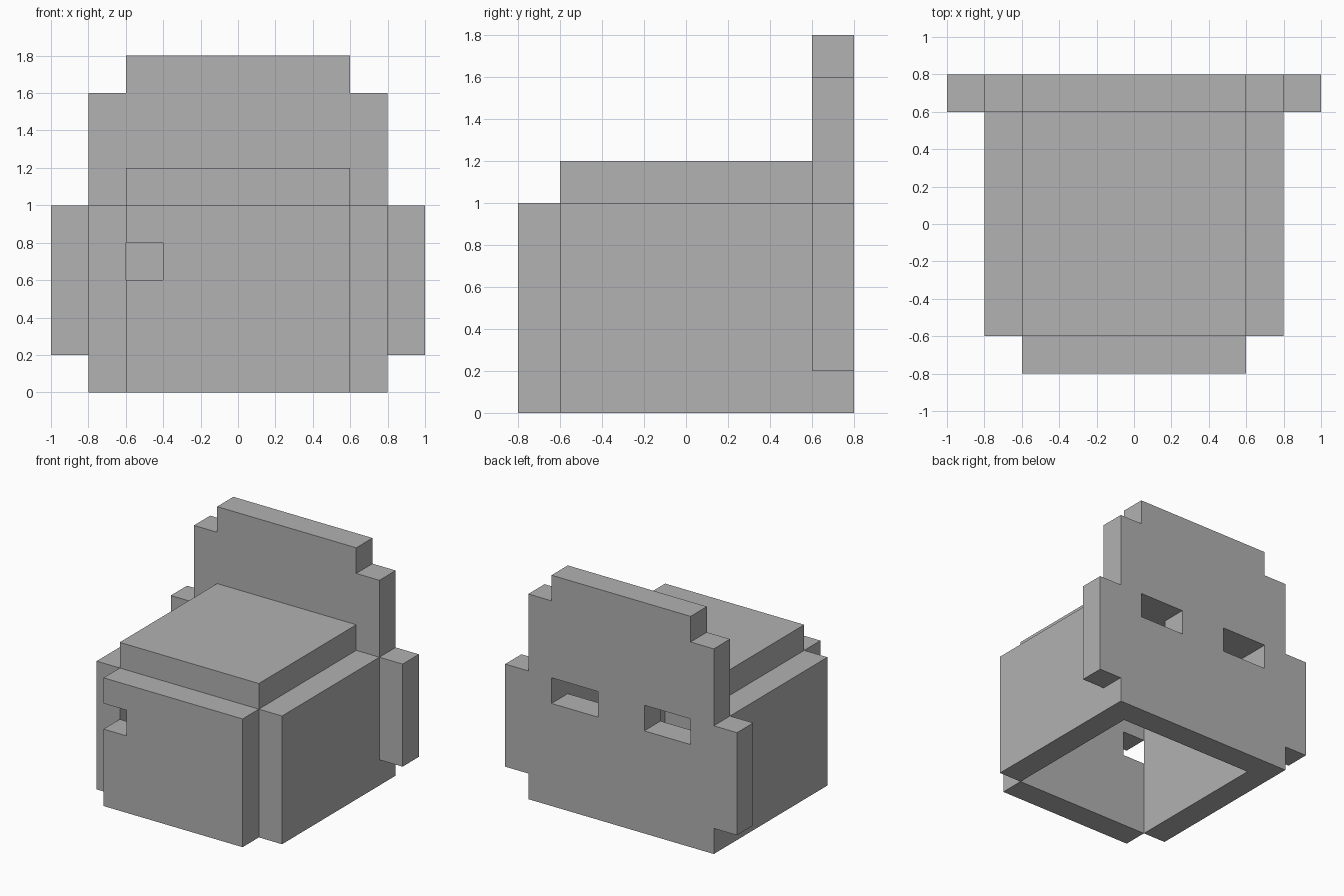
import bpy
import bmesh
from mathutils import Vector

cube = bpy.data.objects.get("Cube")
if cube:
    bpy.data.objects.remove(cube, do_unlink=True)

# One plain grey for the whole model
GREY = (0.445, 0.445, 0.445, 1)
grey = bpy.data.materials.new("plain grey")
grey.use_nodes = True
grey.diffuse_color = GREY
grey.node_tree.nodes["Principled BSDF"].inputs["Base Color"].default_value = GREY


def panel(name, outline, y0, y1):
    """Extrude an (x, z) outline from y0 to y1."""
    bm = bmesh.new()
    face = bm.faces.new([bm.verts.new((x, y0, z)) for x, z in outline])
    ext = bmesh.ops.extrude_face_region(bm, geom=[face])
    moved = [v for v in ext["geom"] if isinstance(v, bmesh.types.BMVert)]
    bmesh.ops.translate(bm, verts=moved, vec=Vector((0, y1 - y0, 0)))
    bmesh.ops.recalc_face_normals(bm, faces=bm.faces)
    mesh = bpy.data.meshes.new(name)
    bm.to_mesh(mesh)
    bm.free()
    mesh.materials.append(grey)
    obj = bpy.data.objects.new(name, mesh)
    bpy.context.collection.objects.link(obj)
    return obj


def rect(x0, x1, z0, z1):
    return [(x0, z0), (x1, z0), (x1, z1), (x0, z1)]


# Hollow shell: side walls and raised lid, open underneath
panel("left_wall", rect(0.6, 0.8, 0, 1), -0.6, 0.6)
panel("right_wall", rect(-0.8, -0.6, 0, 1), -0.6, 0.6)
panel("lid", rect(-0.6, 0.6, 1, 1.2), -0.6, 0.6)

# Front wall with a square notch in its right edge
panel("front_wall",
      [(-0.6, 0), (0.6, 0), (0.6, 1), (-0.6, 1),
       (-0.6, 0.8), (-0.4, 0.8), (-0.4, 0.6), (-0.6, 0.6)],
      -0.8, -0.6)

# Stepped back plate, mirrored from one half outline
half = [(0.8, 0), (0.8, 0.2), (1, 0.2), (1, 1),
        (0.8, 1), (0.8, 1.6), (0.6, 1.6), (0.6, 1.8)]
plate = panel("back_plate", half + [(-x, z) for x, z in reversed(half)], 0.6, 0.8)

# Two slots cut through the back plate
for side, x0 in (("left", 0.2), ("right", -0.6)):
    cutter = panel(side + "_slot_cutter", rect(x0, x0 + 0.4, 0.8, 1), 0.5, 0.9)
    cutter.hide_render = True
    cutter.hide_set(True)
    cut = plate.modifiers.new(side + "_slot", "BOOLEAN")
    cut.operation = "DIFFERENCE"
    cut.solver = "EXACT"
    cut.object = cutter

# Bake the slots and drop the cutters
bpy.context.view_layer.update()
evaluated = plate.evaluated_get(bpy.context.evaluated_depsgraph_get())
baked = bpy.data.meshes.new_from_object(evaluated)
cutters = [m.object for m in plate.modifiers]
plate.modifiers.clear()
plate.data = baked
for cutter in cutters:
    bpy.data.objects.remove(cutter, do_unlink=True)
